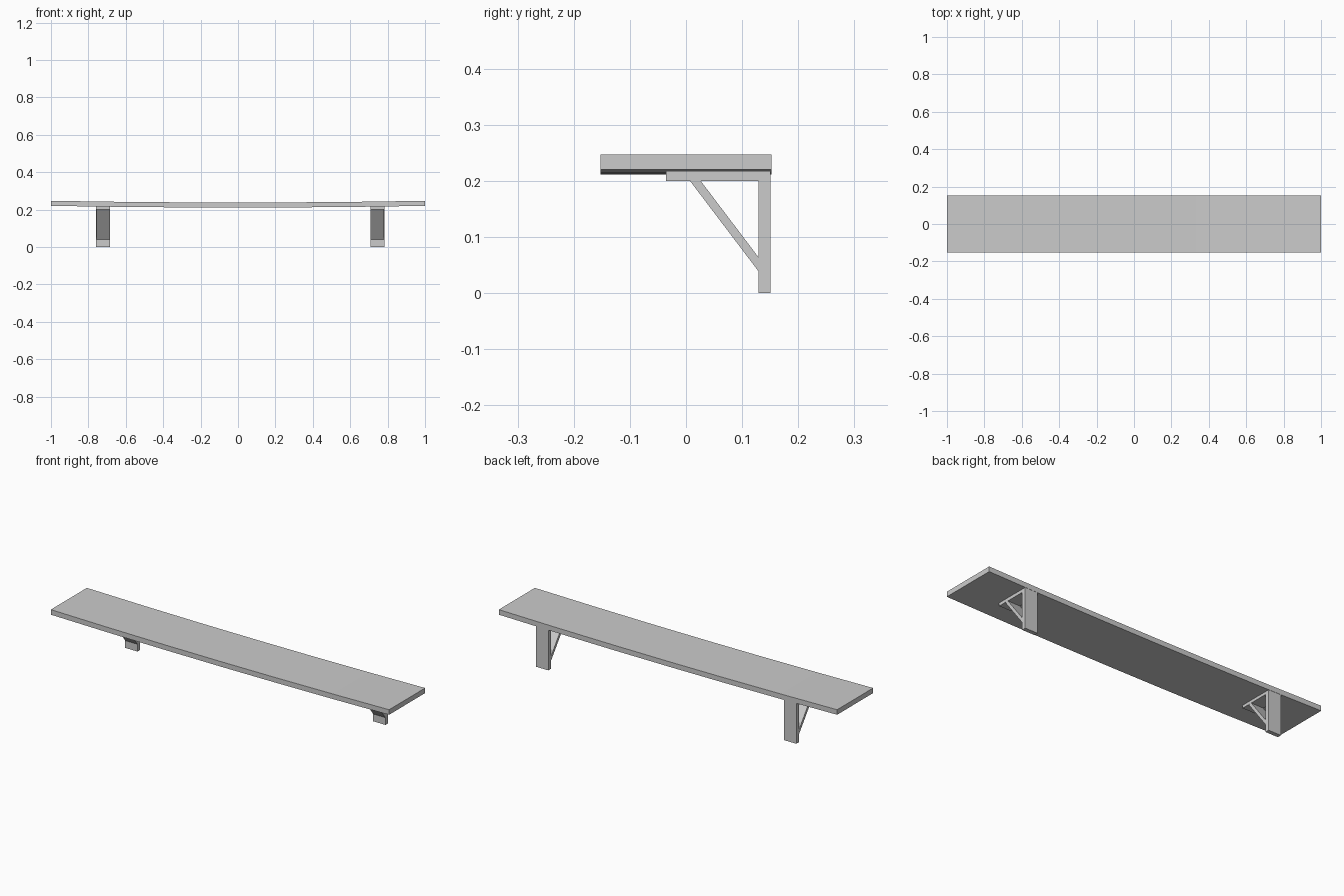
import bpy

if "Cube" in bpy.data.objects:
    bpy.data.objects.remove(bpy.data.objects["Cube"])


def extrude_profile(name, pts, axis, a, b):
    """Extrude a closed 2D outline along x (pts are y,z) or y (pts are x,z)."""
    n = len(pts)
    verts = [((t, p, q) if axis == 'x' else (p, t, q)) for t in (a, b) for p, q in pts]
    faces = [tuple(range(n))[::-1], tuple(range(n, 2 * n))]
    faces += [(i, (i + 1) % n, n + (i + 1) % n, n + i) for i in range(n)]
    if axis == 'y':
        faces = [f[::-1] for f in faces]
    mesh = bpy.data.meshes.new(name)
    mesh.from_pydata(verts, [], faces)
    mesh.update()
    ob = bpy.data.objects.new(name, mesh)
    bpy.context.collection.objects.link(ob)
    return ob


# Shelf board, sagging slightly in the middle
SAG, THICK, END_TOP = 0.009, 0.027, 0.247
xs = [i / 3 for i in range(-3, 4)]
top = [(x, END_TOP - SAG * (1 - x * x)) for x in xs]
bottom = [(x, z - THICK) for x, z in top]
extrude_profile("shelf_board", bottom + top[::-1], 'y', -0.152, 0.152)

# Two brackets: L-shaped plate and arm, plus diagonal brace
plate = [(0.151, 0), (0.151, 0.219), (-0.036, 0.219), (-0.036, 0.2), (0.129, 0.2), (0.129, 0)]
brace = [(0.129, 0.039), (0.129, 0.064), (0.026, 0.2), (0.007, 0.2)]
for side, cx in (("left", -0.721), ("right", 0.745)):
    extrude_profile(side + "_bracket", plate[::-1][::-1], 'x', cx - 0.037, cx + 0.037)
    extrude_profile(side + "_brace", brace, 'x', cx - 0.036, cx + 0.036)
